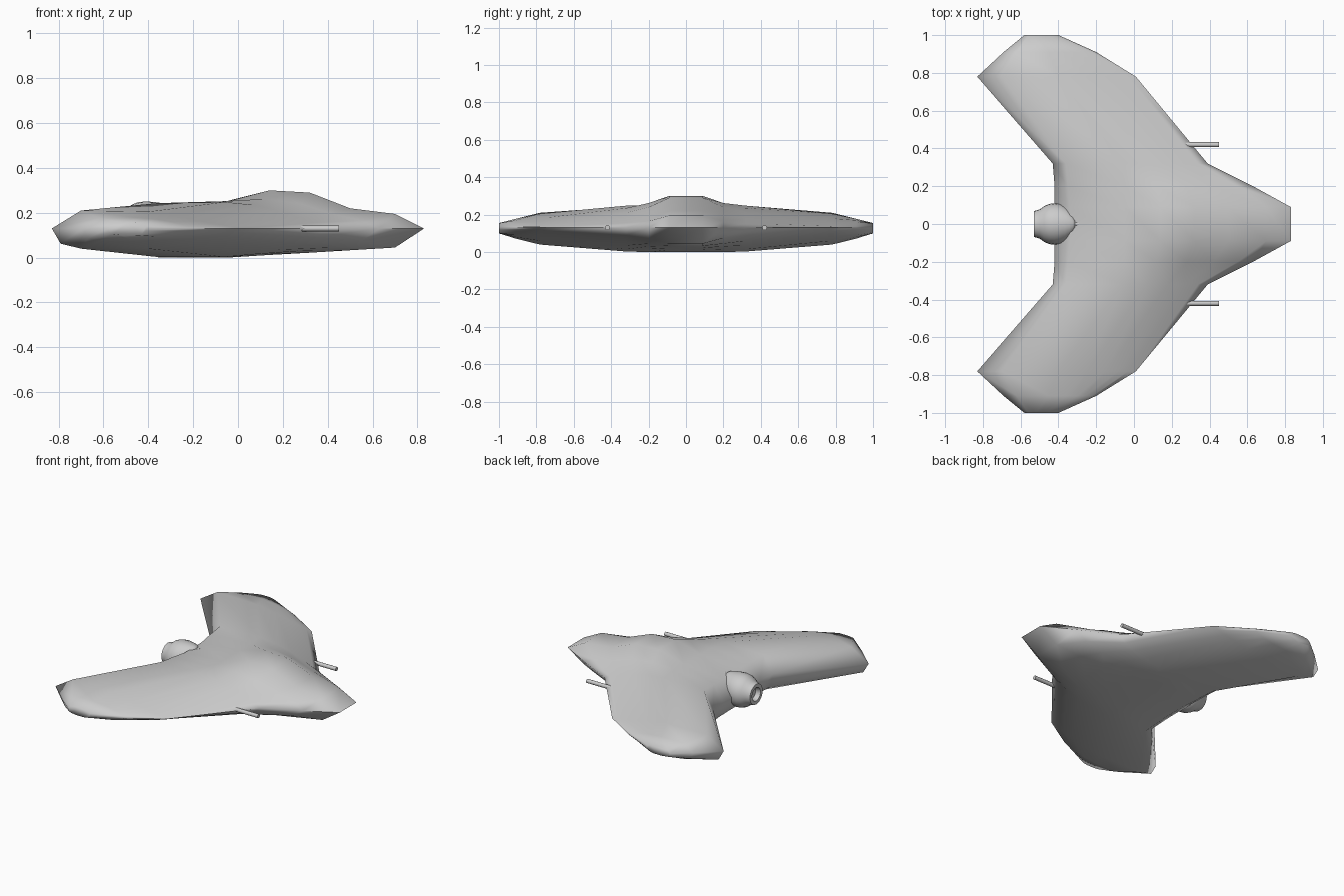
import bpy, bmesh, math
from mathutils import Matrix

if "Cube" in bpy.data.objects:
    bpy.data.objects.remove(bpy.data.objects["Cube"])


def finish(bm, name, angle):
    bmesh.ops.recalc_face_normals(bm, faces=bm.faces)
    mesh = bpy.data.meshes.new(name)
    bm.to_mesh(mesh)
    bm.free()
    ob = bpy.data.objects.new(name, mesh)
    bpy.context.collection.objects.link(ob)
    bpy.ops.object.select_all(action='DESELECT')
    ob.select_set(True)
    bpy.context.view_layer.objects.active = ob
    bpy.ops.object.shade_smooth_by_angle(angle=math.radians(angle))
    return ob


def loft(bm, rings):
    loops = [[bm.verts.new(p) for p in r] for r in rings]
    n = len(loops[0])
    for a, b in zip(loops, loops[1:]):
        for i in range(n):
            j = (i + 1) % n
            bm.faces.new((a[i], a[j], b[j], b[i]))
    bm.faces.new(loops[0])
    bm.faces.new(loops[-1])


# Hull ribs: y, leading x, trailing x, x columns, top heights, bottom heights
ribs = [
    (0.09, 0.83, -0.42, (0.7, 0.5, 0.32, 0.14, -0.05, -0.34),
     (0.195, 0.22, 0.29, 0.30, 0.25, 0.225), (0.045, 0.033, 0.022, 0.012, 0, 0)),
    (0.20, 0.63, -0.42, (0.55, 0.42, 0.28, 0.12, -0.05, -0.35),
     (0.165, 0.195, 0.24, 0.262, 0.252, 0.235), (0.075, 0.045, 0.03, 0.015, 0, 0)),
    (0.32, 0.39, -0.43, (0.34, 0.27, 0.18, 0.07, -0.06, -0.36),
     (0.155, 0.18, 0.21, 0.235, 0.248, 0.243), (0.09, 0.06, 0.035, 0.015, 0.003, 0.003)),
    (0.78, 0.01, -0.83, (-0.03, -0.08, -0.15, -0.25, -0.4, -0.7),
     (0.138, 0.147, 0.16, 0.18, 0.205, 0.21), (0.115, 0.10, 0.085, 0.06, 0.04, 0.04)),
    (0.91, -0.20, -0.69, (-0.22, -0.26, -0.3, -0.36, -0.45, -0.62),
     (0.138, 0.15, 0.16, 0.17, 0.178, 0.178), (0.12, 0.105, 0.09, 0.08, 0.072, 0.072)),
    (1.0, -0.40, -0.58, (-0.41, -0.43, -0.46, -0.49, -0.52, -0.56),
     (0.14, 0.15, 0.155, 0.155, 0.155, 0.15), (0.12, 0.105, 0.1, 0.1, 0.1, 0.105)),
]


def rib_ring(rib, side):
    y, lead, trail, xs, top, bot = rib
    upper = [(x, side * y, z) for x, z in zip(xs, top)]
    lower = [(x, side * y, z) for x, z in zip(xs, bot)]
    # rounded lower corner of the trailing edge
    lower.append((trail + 0.3 * (xs[-1] - trail), side * y,
                  bot[-1] + 0.25 * (0.13 - bot[-1])))
    return ([(lead, side * y, 0.13)] + upper
            + [(trail, side * y, 0.13)] + lower[::-1])


bm = bmesh.new()
loft(bm, [rib_ring(r, -1) for r in ribs[::-1]] + [rib_ring(r, 1) for r in ribs])
finish(bm, "wing_hull", 80)

# Round rear engine along x, its front half lifted to the upper hull surface
profile = [(-0.50, 0.035), (-0.53, 0.045), (-0.53, 0.068)]
profile += [(-0.42 + 0.11 * math.cos(a), 0.11 * math.sin(a))
            for a in (math.radians(d) for d in range(135, 0, -15))]
profile += [(-0.312, 0.012), (-0.29, 0.012)]


def engine_ring(x, r):
    zc = 0.14 + (0.8 * (0.11 - r) if x > -0.42 else 0)
    angles = [2 * math.pi * k / 24 for k in range(24)]
    return [(x, r * math.cos(t), zc + r * math.sin(t)) for t in angles]


bm = bmesh.new()
loft(bm, [engine_ring(x, r) for x, r in profile])
finish(bm, "rear_engine", 40)

# Gun barrels on both leading edges
for side, label in ((-1, "right"), (1, "left")):
    bm = bmesh.new()
    bmesh.ops.create_cone(
        bm, cap_ends=True, segments=12, radius1=0.013, radius2=0.013, depth=0.20,
        matrix=Matrix.Translation((0.35, side * 0.42, 0.13)) @ Matrix.Rotation(math.pi / 2, 4, 'Y'))
    finish(bm, label + "_gun_barrel", 35)
